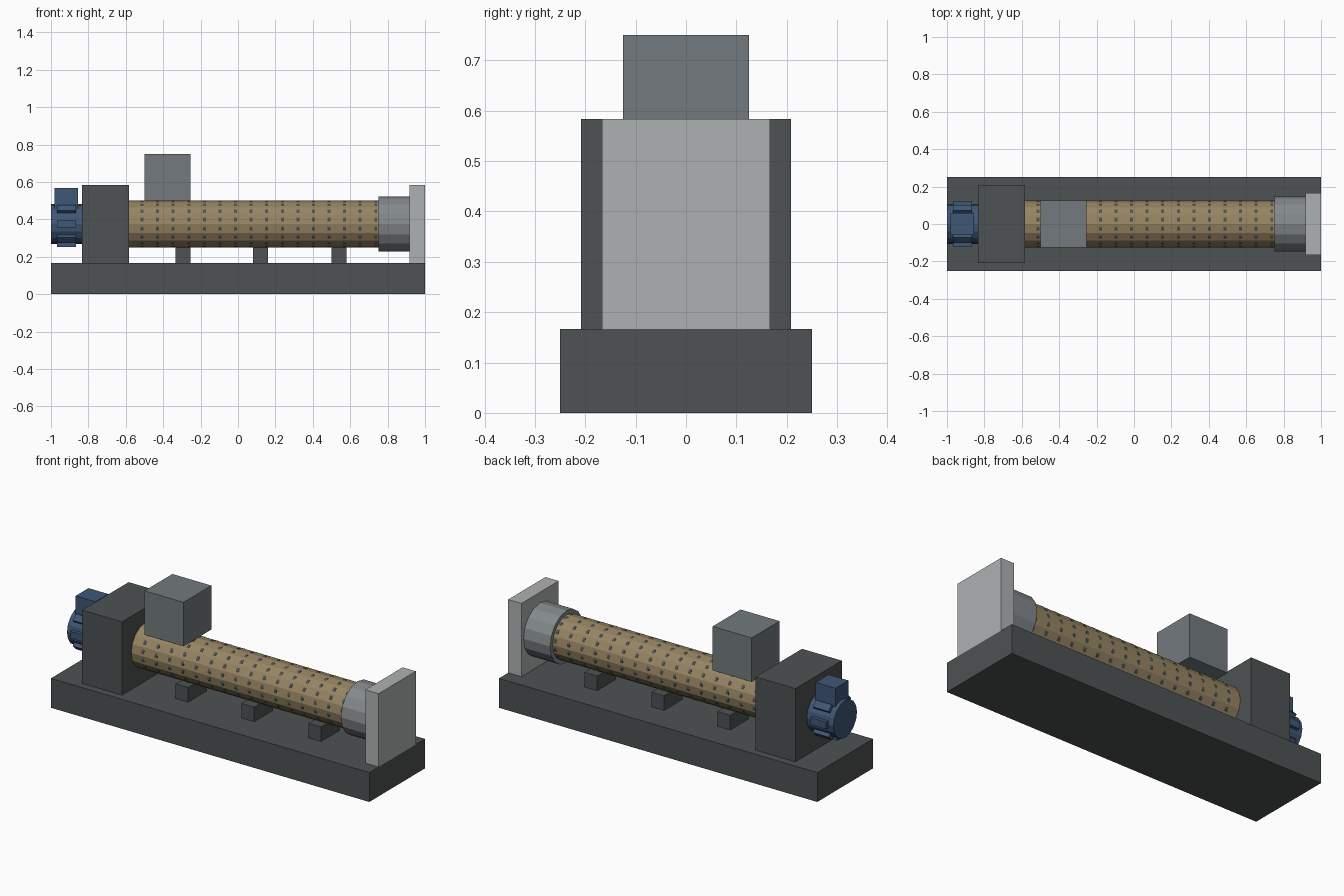
import bpy
import math
from mathutils import Matrix

cube = bpy.data.objects.get("Cube")
if cube:
    bpy.data.objects.remove(cube, do_unlink=True)


def material(name, rgb):
    m = bpy.data.materials.new(name)
    m.use_nodes = True
    m.diffuse_color = (*rgb, 1)
    bsdf = next(n for n in m.node_tree.nodes if n.type == 'BSDF_PRINCIPLED')
    bsdf.inputs["Base Color"].default_value = (*rgb, 1)
    return m


DARK = material("dark steel", (0.075, 0.085, 0.085))
TAN = material("tan barrel", (0.31, 0.235, 0.125))
PALE = material("pale steel", (0.42, 0.44, 0.45))
GREY = material("hopper grey", (0.17, 0.195, 0.205))
MID = material("collar grey", (0.23, 0.25, 0.26))
BLUE = material("motor blue", (0.05, 0.095, 0.18))

AXIS = 0.375  # height of the screw axis


def box(name, x0, x1, half_y, z0, z1, mat):
    bpy.ops.mesh.primitive_cube_add(size=1)
    o = bpy.context.object
    o.name = name
    o.data.transform(Matrix.Diagonal((x1 - x0, 2 * half_y, z1 - z0, 1)))
    o.location = ((x0 + x1) / 2, 0, (z0 + z1) / 2)
    o.data.materials.append(mat)
    return o


def tube(name, x0, x1, radius, mat, sides=16, turn=0):
    bpy.ops.mesh.primitive_cylinder_add(vertices=sides, radius=radius, depth=x1 - x0)
    o = bpy.context.object
    o.name = name
    o.data.transform(Matrix.Rotation(math.pi / 2, 4, 'Y') @ Matrix.Rotation(turn, 4, 'Z'))
    o.location = ((x0 + x1) / 2, 0, AXIS)
    o.data.materials.append(mat)
    return o


# Bed, gearbox and feed hopper
box("base", -1, 1, 0.25, 0, 0.167, DARK)
box("gearbox", -0.833, -0.583, 0.208, 0.167, 0.583, DARK)
box("hopper", -0.5, -0.255, 0.125, 0.5, 0.75, GREY)

# Barrel with screw flights that just break its facets
tube("barrel", -0.583, 0.75, 0.125, TAN)
for i in range(16):
    x = -0.513 + i * 0.0833
    tube(f"flight_{i + 1}", x - 0.008, x + 0.008, 0.125, DARK, turn=math.pi / 16)

# Barrel supports
for i, x in enumerate((-0.295, 0.12, 0.54)):
    box(f"support_{i + 1}", x - 0.04, x + 0.04, 0.083, 0.167, 0.25, DARK)

# Discharge end
tube("outlet_collar", 0.75, 0.917, 0.148, MID)
box("die_plate", 0.917, 1, 0.167, 0.167, 0.583, PALE)

# Motor with cooling fins and terminal box
tube("motor", -1, -0.833, 0.106, BLUE)
for i in range(8):
    fin = box(f"motor_fin_{i + 1}", -0.967, -0.867, 0.02, AXIS + 0.085, AXIS + 0.123, BLUE)
    fin.data.transform(Matrix.Translation((0, 0, 0.104)))
    fin.location.z = AXIS
    fin.rotation_euler.x = i * math.pi / 4
box("terminal_box", -0.98, -0.855, 0.058, AXIS + 0.08, 0.567, BLUE)
